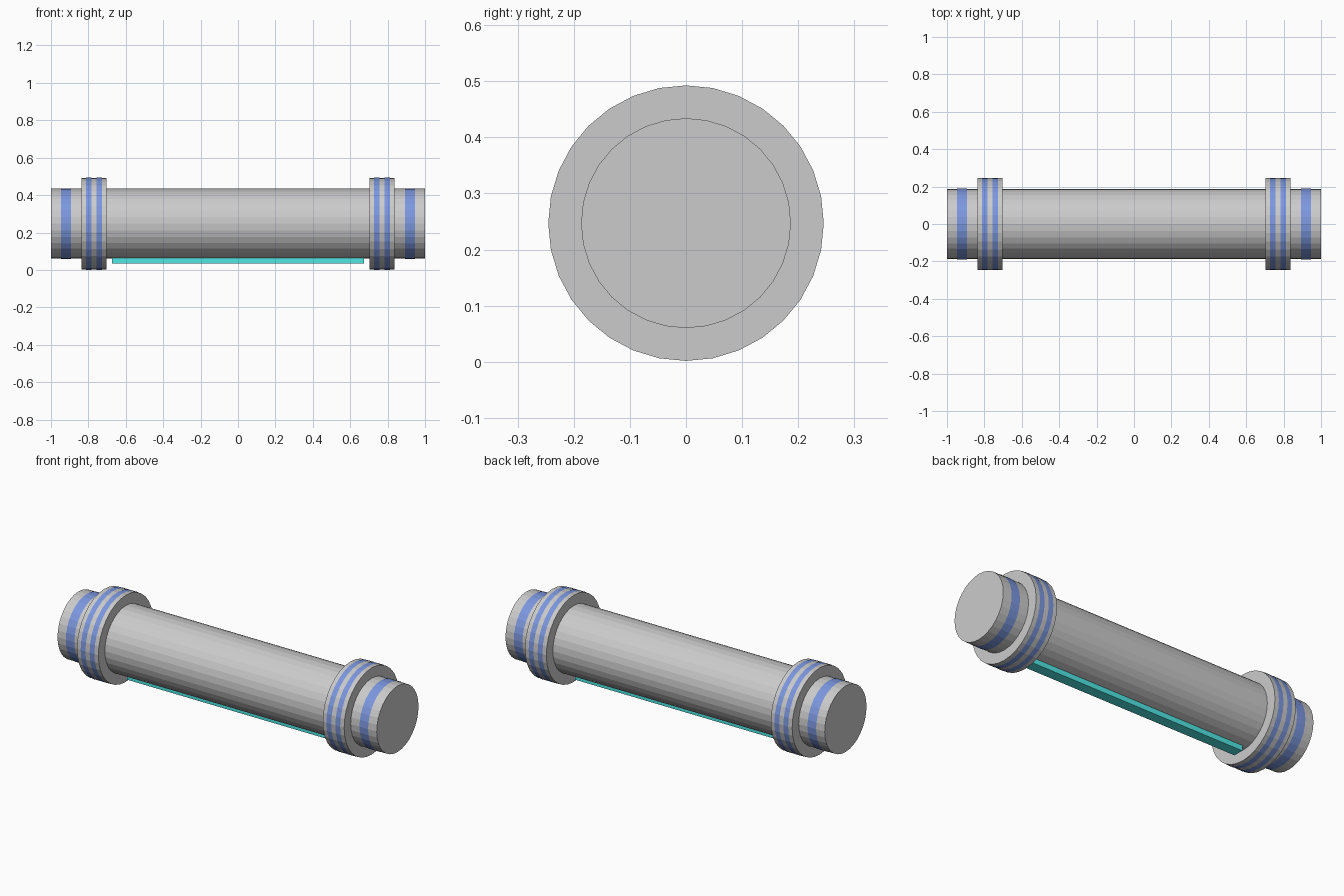
import bpy, bmesh, math
from mathutils import Matrix

if "Cube" in bpy.data.objects:
    bpy.data.objects.remove(bpy.data.objects["Cube"])

AXIS_Z = 0.247   # height of the tube axis
SIDES = 32


def material(name, rgb):
    m = bpy.data.materials.new(name)
    m.diffuse_color = (*rgb, 1)
    m.use_nodes = True
    m.node_tree.nodes["Principled BSDF"].inputs["Base Color"].default_value = m.diffuse_color
    return m


def add_object(name, bm, mat=None):
    bmesh.ops.recalc_face_normals(bm, faces=bm.faces)
    mesh = bpy.data.meshes.new(name)
    bm.to_mesh(mesh)
    bm.free()
    if mat:
        mesh.materials.append(mat)
    obj = bpy.data.objects.new(name, mesh)
    bpy.context.collection.objects.link(obj)
    return obj


def cylinder(name, x0, x1, radius, mat=None, caps=True):
    """Cylinder lying along x between x0 and x1."""
    bm = bmesh.new()
    place = Matrix.Translation(((x0 + x1) / 2, 0, AXIS_Z)) @ Matrix.Rotation(math.pi / 2, 4, 'Y')
    bmesh.ops.create_cone(bm, cap_ends=caps, segments=SIDES, radius1=radius,
                          radius2=radius, depth=abs(x1 - x0), matrix=place)
    return add_object(name, bm, mat)


blue = material("blue", (0.2, 0.31, 0.74))
teal = material("teal", (0.08, 0.8, 0.77))

# Long central tube
cylinder("tube", -1, 1, 0.187)

# Collars and painted bands at both ends
for side, s in (("left", -1), ("right", 1)):
    cylinder(f"{side}_collar", s * 0.703, s * 0.837, 0.2455)
    cylinder(f"{side}_inner_collar_band", s * 0.727, s * 0.757, 0.247, blue, caps=False)
    cylinder(f"{side}_outer_collar_band", s * 0.783, s * 0.813, 0.247, blue, caps=False)
    cylinder(f"{side}_end_band", s * 0.893, s * 0.947, 0.1885, blue, caps=False)

# Light strip under the tube
bm = bmesh.new()
bmesh.ops.create_cube(bm, size=1, matrix=Matrix.Translation((0, 0, 0.053))
                      @ Matrix.Diagonal((1.346, 0.06, 0.04, 1)))
add_object("light_strip", bm, teal)
